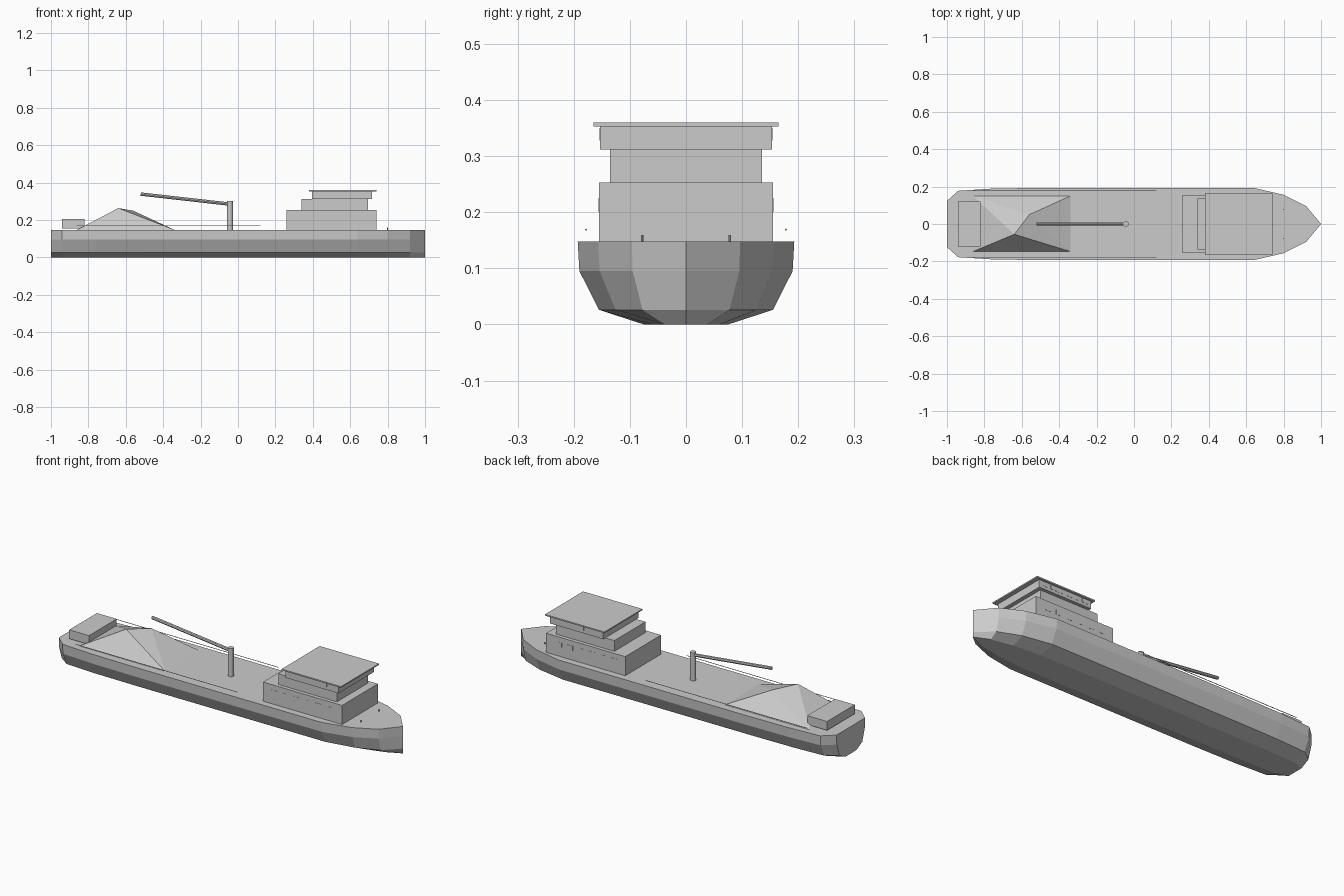
import bpy, bmesh
from mathutils import Vector

default = bpy.data.objects.get("Cube")
if default:
    bpy.data.objects.remove(default, do_unlink=True)

GREY = (0.6, 0.6, 0.6, 1.0)
grey = bpy.data.materials.new("light_grey")
grey.use_nodes = True
grey.diffuse_color = GREY
grey.node_tree.nodes["Principled BSDF"].inputs["Base Color"].default_value = GREY

DECK = 0.148


def finish(name, bm):
    bmesh.ops.recalc_face_normals(bm, faces=bm.faces)
    mesh = bpy.data.meshes.new(name)
    bm.to_mesh(mesh)
    bm.free()
    mesh.materials.append(grey)
    obj = bpy.data.objects.new(name, mesh)
    bpy.context.collection.objects.link(obj)
    return obj


def box(name, x, y, z):
    """Box from (min, max) ranges on each axis."""
    bm = bmesh.new()
    bmesh.ops.create_cube(bm, size=1)
    for v in bm.verts:
        v.co = [r[0] + (c + 0.5) * (r[1] - r[0]) for c, r in zip(v.co, (x, y, z))]
    return finish(name, bm)


def rod(name, start, end, radius, sides):
    """Cylinder between two points."""
    start, end = Vector(start), Vector(end)
    axis = end - start
    bm = bmesh.new()
    bmesh.ops.create_cone(bm, cap_ends=True, segments=sides, radius1=radius,
                          radius2=radius, depth=axis.length)
    turn = axis.to_track_quat("Z", "Y")
    for v in bm.verts:
        v.co = turn @ v.co + (start + end) / 2
    return finish(name, bm)


# Hull: one chined section, narrowed at each station along the length
section = [(0.075, 0), (0.155, 0.026), (0.19, 0.095), (0.193, DECK)]
stations = [(-1, 0.64), (-0.94, 0.92), (-0.76, 0.98), (-0.5, 1), (0.64, 1),
            (0.8, 0.81), (0.92, 0.5), (1, 0)]
bm = bmesh.new()
rings = []
for x, width in stations:
    half = [(y * width, z) for y, z in section]
    loop = half + [(-y, z) for y, z in reversed(half)]
    rings.append([bm.verts.new((x, y, z)) for y, z in loop])
bm.faces.new(rings[0])
for a, b in zip(rings, rings[1:]):
    for i in range(len(a)):
        j = (i + 1) % len(a)
        bm.faces.new((a[i], a[j], b[j], b[i]))
bmesh.ops.remove_doubles(bm, verts=bm.verts, dist=0.0001)
finish("hull", bm)

# Stepped superstructure
tiers = [("lower_deckhouse", (0.26, 0.74), 0.155, (DECK, 0.253)),
         ("middle_deckhouse", (0.34, 0.695), 0.135, (0.253, 0.312)),
         ("bridge", (0.395, 0.717), 0.153, (0.312, 0.353)),
         ("bridge_roof", (0.38, 0.74), 0.165, (0.353, 0.36))]
for name, x, w, z in tiers:
    box(name, x, (-w, w), z)

# Thin window plates along both sides
for side, label in ((-1, "front"), (1, "back")):
    for i in range(6):
        for part, x0, step, w, z in (("cabin", 0.31, 0.067, 0.155, (0.2, 0.225)),
                                     ("bridge", 0.415, 0.049, 0.153, (0.328, 0.35))):
            x = x0 + i * step
            y = sorted((side * w, side * (w + 0.001)))
            box(f"{part}_window_{label}_{i + 1}", (x, x + 0.035), y, z)

# Stern cabin
box("stern_cabin", (-0.94, -0.82), (-0.12, 0.12), (0.156, 0.205))

# Cargo heap with two peaks
bm = bmesh.new()
c = [bm.verts.new((x, y, DECK)) for x, y in
     ((-0.86, -0.147), (-0.34, -0.147), (-0.34, 0.15), (-0.86, 0.15))]
high = bm.verts.new((-0.64, -0.055, 0.264))
low = bm.verts.new((-0.56, 0.05, 0.25))
for face in ((c[0], c[1], high), (c[1], low, high), (c[1], c[2], low),
             (c[2], c[3], low), (c[3], high, low), (c[3], c[0], high), c):
    bm.faces.new(face)
finish("cargo_heap", bm)

# Crane
rod("crane_mast", (-0.043, 0, DECK), (-0.043, 0, 0.302), 0.015, 12)
rod("crane_boom", (-0.04, 0, 0.285), (-0.52, 0, 0.339), 0.009, 8)

# Side rails and bow bollards
for side, label in ((-1, "front"), (1, "back")):
    rod(f"side_rail_{label}", (-0.86, side * 0.178, 0.169),
        (0.12, side * 0.178, 0.169), 0.0018, 6)
    rod(f"bow_bollard_{label}", (0.8, side * 0.078, DECK),
        (0.8, side * 0.078, 0.159), 0.0025, 8)
